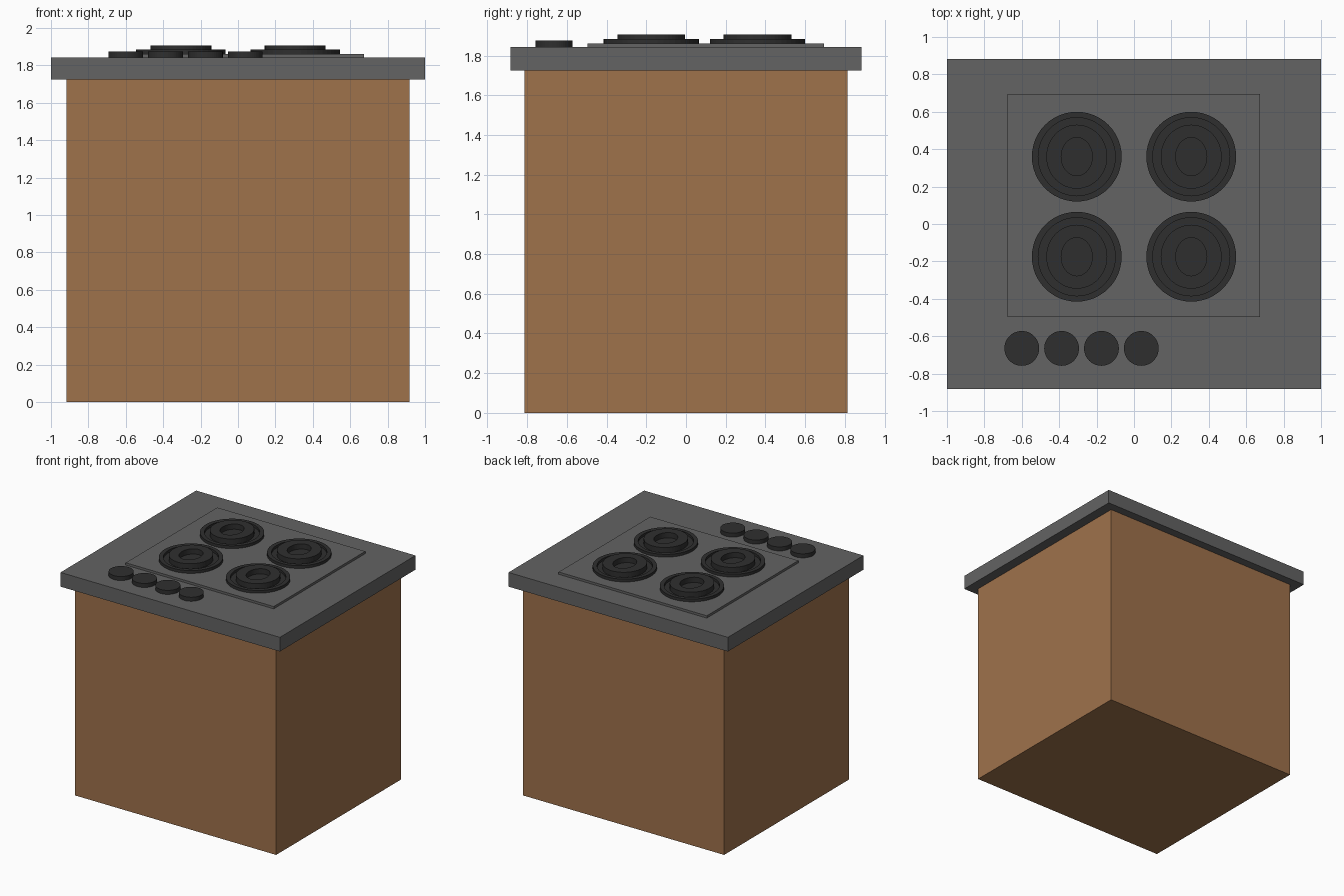
import bpy, bmesh, math

if "Cube" in bpy.data.objects:
    bpy.data.objects.remove(bpy.data.objects["Cube"])


def material(name, rgb):
    m = bpy.data.materials.new(name)
    m.diffuse_color = (*rgb, 1)
    m.use_nodes = True
    m.node_tree.nodes["Principled BSDF"].inputs["Base Color"].default_value = m.diffuse_color
    return m


WOOD = material("brown_wood", (0.345, 0.168, 0.071))
GREY = material("grey_top", (0.125, 0.125, 0.125))
BLACK = material("black_iron", (0.028, 0.028, 0.028))


def finish(bm, name, mat):
    bmesh.ops.recalc_face_normals(bm, faces=bm.faces)
    me = bpy.data.meshes.new(name)
    bm.to_mesh(me)
    bm.free()
    me.materials.append(mat)
    ob = bpy.data.objects.new(name, me)
    bpy.context.collection.objects.link(ob)
    return ob


def box(name, lo, hi, mat):
    bm = bmesh.new()
    bmesh.ops.create_cube(bm, size=1)
    for v in bm.verts:
        v.co = [(a + b) / 2 + c * (b - a) for a, b, c in zip(lo, hi, v.co)]
    return finish(bm, name, mat)


def lathe(name, x, y, profile, mat, n=48):
    """Stack rings (rx, ry, z) and cap both ends."""
    bm = bmesh.new()
    rings = []
    for rx, ry, z in profile:
        rings.append([bm.verts.new((x + rx * math.cos(2 * math.pi * i / n),
                                    y + ry * math.sin(2 * math.pi * i / n), z))
                      for i in range(n)])
    for a, b in zip(rings, rings[1:]):
        for i in range(n):
            j = (i + 1) % n
            bm.faces.new((a[i], a[j], b[j], b[i]))
    bm.faces.new(rings[0])
    bm.faces.new(rings[-1])
    return finish(bm, name, mat)


# cabinet, worktop and raised hob plate
box("cabinet", (-0.917, -0.813, 0), (0.917, 0.813, 1.725), WOOD)
box("worktop", (-1, -0.883, 1.725), (1, 0.883, 1.842), GREY)
box("hob_plate", (-0.676, -0.497, 1.842), (0.674, 0.695, 1.861), GREY)

# burners: outer rim, groove, raised ring, sunken slightly oval centre
burner = [(0.24, 0.24, 1.861), (0.24, 0.24, 1.884), (0.206, 0.209, 1.884),
          (0.206, 0.209, 1.864), (0.163, 0.171, 1.864), (0.163, 0.171, 1.907),
          (0.083, 0.102, 1.907), (0.083, 0.102, 1.864)]
# the raised ring starts at the rim's inner edge level
for sx, side in ((-1, "left"), (1, "right")):
    for y, row in ((-0.175, "front"), (0.36, "back")):
        lathe(f"burner_{row}_{side}", sx * 0.306, y, burner, BLACK)

# control knobs
for i in range(4):
    lathe(f"knob_{i + 1}", -0.6 + i * 0.213, -0.665,
          [(0.093, 0.093, 1.842), (0.093, 0.093, 1.875)], BLACK)
